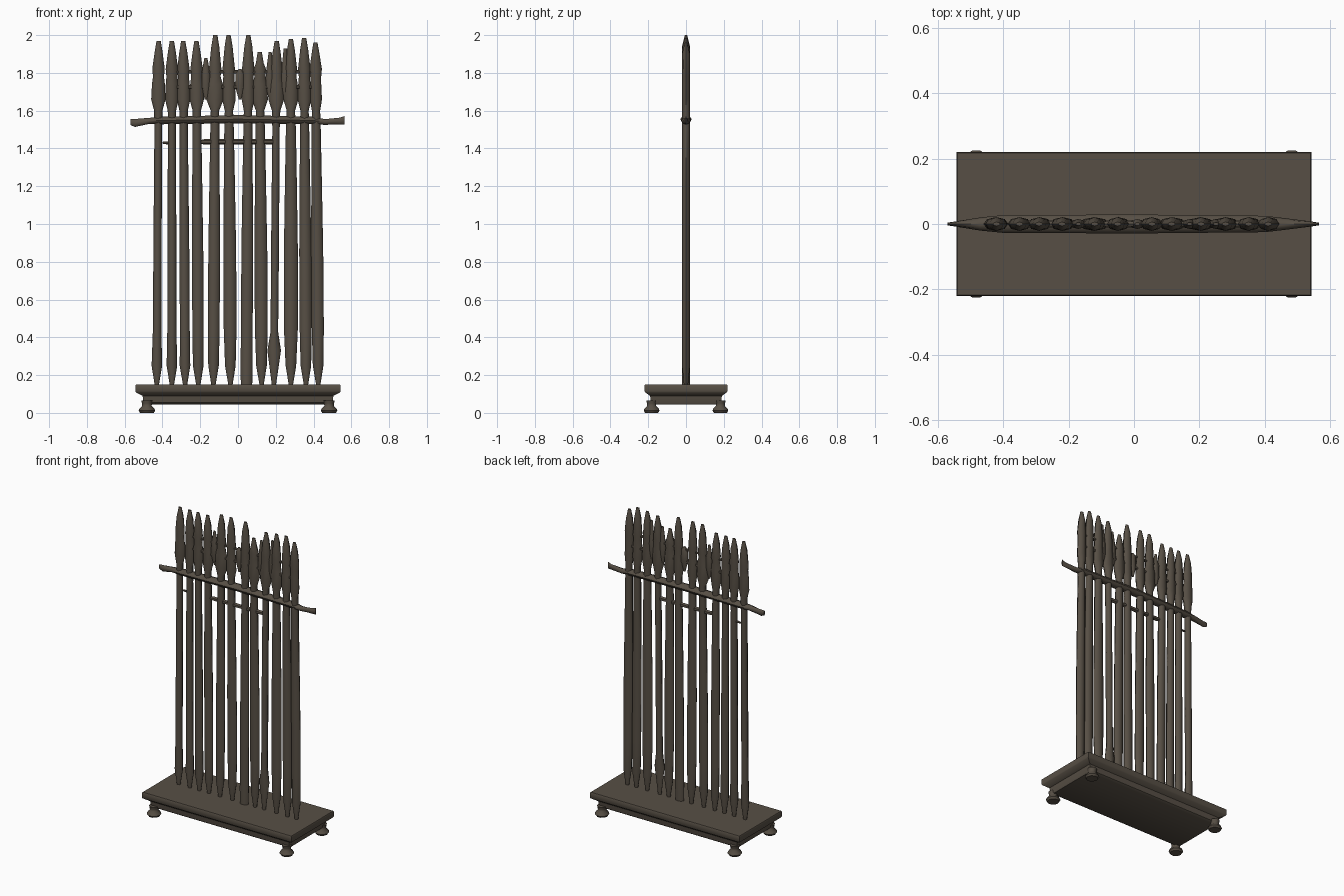
import bpy
from math import cos, sin, tau, radians
from mathutils import Vector

cube = bpy.data.objects.get("Cube")
if cube:
    bpy.data.objects.remove(cube, do_unlink=True)

wood = bpy.data.materials.new("dark weathered wood")
wood.use_nodes = True
COLOUR = (0.095, 0.078, 0.059, 1)
wood.diffuse_color = COLOUR
bsdf = wood.node_tree.nodes["Principled BSDF"]
bsdf.inputs["Base Color"].default_value = COLOUR
bsdf.inputs["Roughness"].default_value = 0.9


def finish(name, verts, faces, angle=50):
    mesh = bpy.data.meshes.new(name)
    mesh.from_pydata(verts, [], faces)
    mesh.materials.append(wood)
    obj = bpy.data.objects.new(name, mesh)
    bpy.context.collection.objects.link(obj)
    bpy.ops.object.select_all(action="DESELECT")
    obj.select_set(True)
    bpy.context.view_layer.objects.active = obj
    bpy.ops.object.shade_smooth_by_angle(angle=radians(angle))
    return obj


def loft(name, rings, u, v, sides=8, turn=0.0):
    """Skin elliptical rings of (centre, radius along u, radius along v)."""
    verts, faces = [], []
    for centre, ru, rv in rings:
        for i in range(sides):
            a = tau * (i + turn) / sides
            verts.append(Vector(centre) + Vector(u) * ru * cos(a) + Vector(v) * rv * sin(a))
    for k in range(len(rings) - 1):
        for i in range(sides):
            a, b = k * sides + i, k * sides + (i + 1) % sides
            faces.append((a, b, b + sides, a + sides))
    faces.append(tuple(reversed(range(sides))))
    faces.append(tuple(range(len(verts) - sides, len(verts))))
    return finish(name, verts, faces)


X, Y, Z = (1, 0, 0), (0, 1, 0), (0, 0, 1)


# Spears: foot x, tip x, tip z, belly radius, butt shape, head radius
def spear(number, x0, x1, top, belly, butt, head):
    shaft = 0.019 + (belly - 0.02) * 0.45
    low = {
        "taper": [(0.14, 0.010), (0.25, 0.028), (0.45, belly)],
        "leaf": [(0.14, 0.010), (0.33, 0.036), (0.43, 0.020)],
        "plain": [(0.14, 0.030), (0.25, 0.032), (0.45, belly)],
    }[butt]
    profile = low + [(0.85, belly), (1.2, (belly + shaft) / 2), (1.5, shaft),
                     (1.6, 0.022), (1.66, head), (1.74, head * 0.9), (1.78, 0.029),
                     (1.82, 0.033), (top - 0.06, 0.021), (top, 0.011)]
    rings = []
    for z, r in profile:
        x = x0 + (x1 - x0) * (z - 0.14) / (top - 0.14)
        depth = 0.006 if z == top else min(r, 0.021)
        rings.append(((x, 0, z), r, depth))
    loft(f"spear_{number}", rings, X, Y)


SPEARS = [
    (-0.43, -0.42, 1.97, 0.022, "taper", 0.038),
    (-0.35, -0.35, 1.97, 0.024, "taper", 0.036),
    (-0.28, -0.29, 1.97, 0.026, "taper", 0.036),
    (-0.21, -0.22, 1.97, 0.030, "taper", 0.038),
    (-0.13, -0.12, 2.00, 0.031, "taper", 0.046),
    (-0.04, -0.05, 2.00, 0.034, "taper", 0.036),
    (0.045, 0.055, 2.00, 0.031, "plain", 0.034),
    (0.125, 0.115, 1.91, 0.034, "taper", 0.042),
    (0.19, 0.205, 1.97, 0.021, "leaf", 0.042),
    (0.28, 0.28, 1.98, 0.037, "taper", 0.040),
    (0.36, 0.35, 1.985, 0.032, "taper", 0.036),
    (0.425, 0.41, 1.96, 0.032, "taper", 0.032),
]
for n, data in enumerate(SPEARS, 1):
    spear(n, *data)

# Small splinters between the heads
for n, (x, top) in enumerate([(-0.17, 1.88), (0.17, 1.91), (0.25, 1.93), (0.01, 1.82)], 1):
    loft(f"splinter_{n}", [((x, 0, 1.66), 0.006, 0.006), ((x, 0, 1.73), 0.026, 0.015),
                           ((x, 0, 1.8), 0.022, 0.015), ((x, 0, top), 0.008, 0.005)], X, Y)

# Main crossbar with flared, flattened ends
bar = [(-0.57, 1.54, 0.016, 0.004), (-0.545, 1.535, 0.021, 0.008), (-0.47, 1.546, 0.016, 0.020),
       (-0.40, 1.548, 0.020, 0.027), (0, 1.555, 0.022, 0.029), (0.40, 1.548, 0.020, 0.025),
       (0.46, 1.54, 0.015, 0.018), (0.54, 1.545, 0.018, 0.008), (0.565, 1.55, 0.022, 0.004)]
loft("crossbar", [((x, 0, z), rz, ry) for x, z, rz, ry in bar], Z, Y)


# Thin tie rods above and below the crossbar
def rod(name, x0, x1, z, r):
    loft(name, [((x0, 0, z), r * 0.6, r * 0.6), ((x0 + 0.02, 0, z), r, r),
                ((x1 - 0.02, 0, z), r, r), ((x1, 0, z), r * 0.6, r * 0.6)], Z, Y, 6)


rod("upper_tie", -0.37, 0.43, 1.805, 0.009)
rod("head_tie", -0.37, 0.43, 1.725, 0.012)
rod("lower_tie", -0.20, 0.20, 1.435, 0.014)
rod("lower_tie_stub", -0.40, -0.35, 1.43, 0.008)

# Stepped plinth: rectangular rings as (half width, half depth, height)
steps = [(0.495, 0.17, 0.045), (0.50, 0.185, 0.055), (0.505, 0.19, 0.09),
         (0.54, 0.215, 0.108), (0.543, 0.22, 0.115), (0.543, 0.22, 0.145), (0.54, 0.217, 0.15)]
verts = [(sx * w, sy * d, z) for w, d, z in steps
         for sx, sy in ((-1, -1), (1, -1), (1, 1), (-1, 1))]
sidefaces = [(k * 4 + i, k * 4 + (i + 1) % 4, k * 4 + 4 + (i + 1) % 4, k * 4 + 4 + i)
             for k in range(len(steps) - 1) for i in range(4)]
last = len(verts)
finish("plinth", verts, sidefaces + [(3, 2, 1, 0), tuple(range(last - 4, last))], 40)

# Four flared feet
for sx, side in ((-1, "right"), (1, "left")):
    for sy, end in ((-1, "front"), (1, "back")):
        c = (sx * 0.482, sy * 0.182)
        loft(f"{end}_{side}_foot",
             [((*c, z), r, r) for z, r in ((0.0, 0.036), (0.012, 0.044), (0.022, 0.040),
                                           (0.036, 0.025), (0.05, 0.026), (0.065, 0.03))], X, Y, 10)
